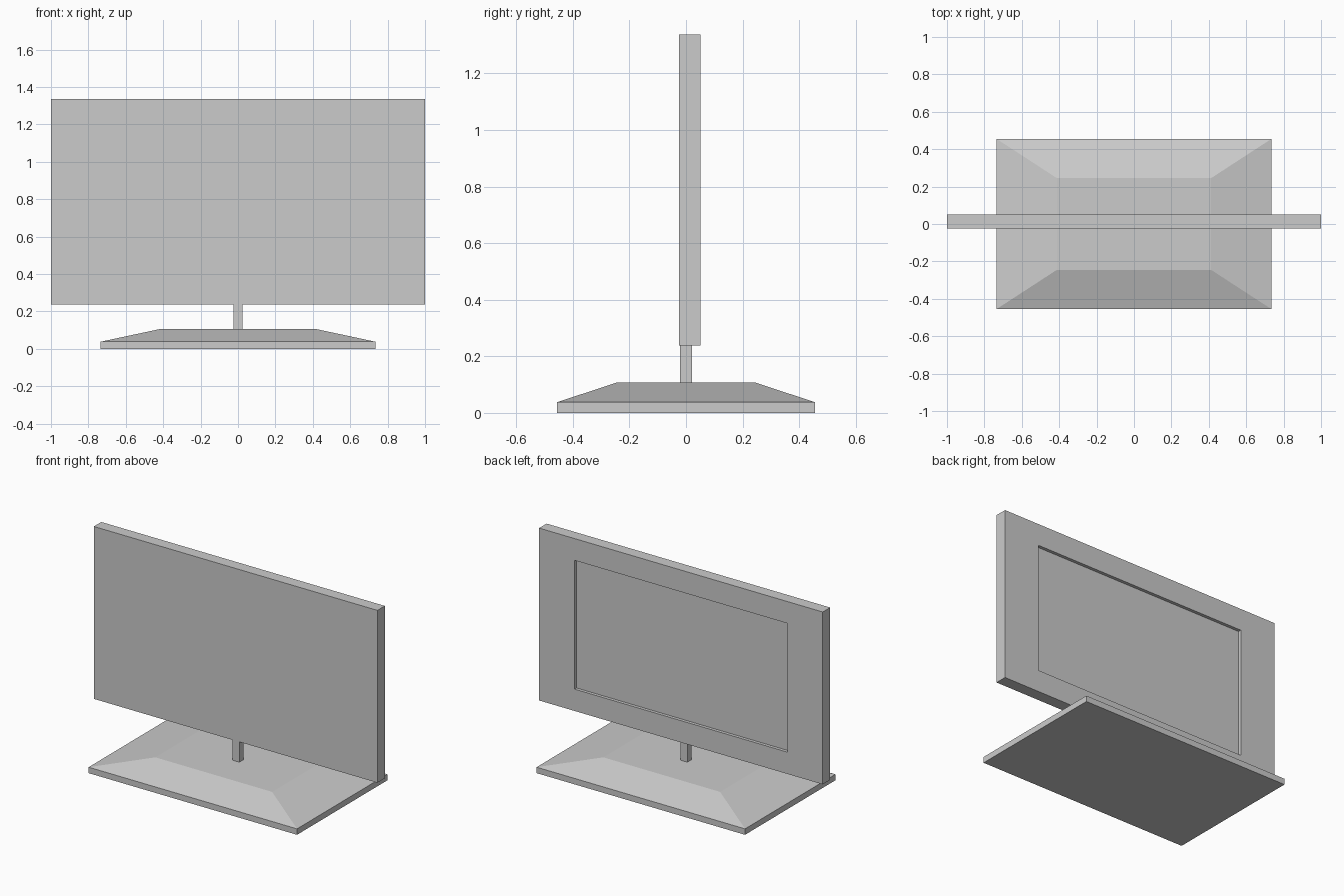
import bpy, bmesh

if "Cube" in bpy.data.objects:
    bpy.data.objects.remove(bpy.data.objects["Cube"])


def finish(name, bm):
    bmesh.ops.recalc_face_normals(bm, faces=bm.faces)
    mesh = bpy.data.meshes.new(name)
    bm.to_mesh(mesh)
    bm.free()
    obj = bpy.data.objects.new(name, mesh)
    bpy.context.collection.objects.link(obj)
    return obj


def box(x, y0, y1, z0, z1):
    """Box symmetric in x, spanning y0..y1 and z0..z1."""
    bm = bmesh.new()
    bmesh.ops.create_cube(bm, size=2)
    for v in bm.verts:
        v.co = (v.co.x * x, y1 if v.co.y > 0 else y0, z1 if v.co.z > 0 else z0)
    bm.normal_update()
    return bm


def face_towards(bm, axis, sign):
    return max(bm.faces, key=lambda f: f.calc_center_median()[axis] * sign)


# Base: thin slab whose top is extruded into a bevelled plinth
bm = box(0.735, -0.455, 0.455, 0, 0.038)
top = face_towards(bm, 2, 1)
bmesh.ops.inset_individual(bm, faces=[top], thickness=0.1)
for v in top.verts:
    v.co = (0.412 if v.co.x > 0 else -0.412,
            0.245 if v.co.y > 0 else -0.245, 0.107)
finish("base", bm)

# Neck between base and screen
finish("neck", box(0.024, -0.021, 0.021, 0.107, 0.238))

# Screen housing with a shallow recessed panel in the back
bm = box(1.0, -0.024, 0.051, 0.238, 1.337)
back = face_towards(bm, 1, 1)
bmesh.ops.inset_individual(bm, faces=[back], thickness=0.1)
for v in back.verts:
    v.co.x = 0.75 if v.co.x > 0 else -0.75
    v.co.z = 1.198 if v.co.z > 0.8 else 0.377
pocket = bmesh.ops.extrude_discrete_faces(bm, faces=[back])["faces"][0]
for v in pocket.verts:
    v.co.y -= 0.02
finish("screen", bm)
